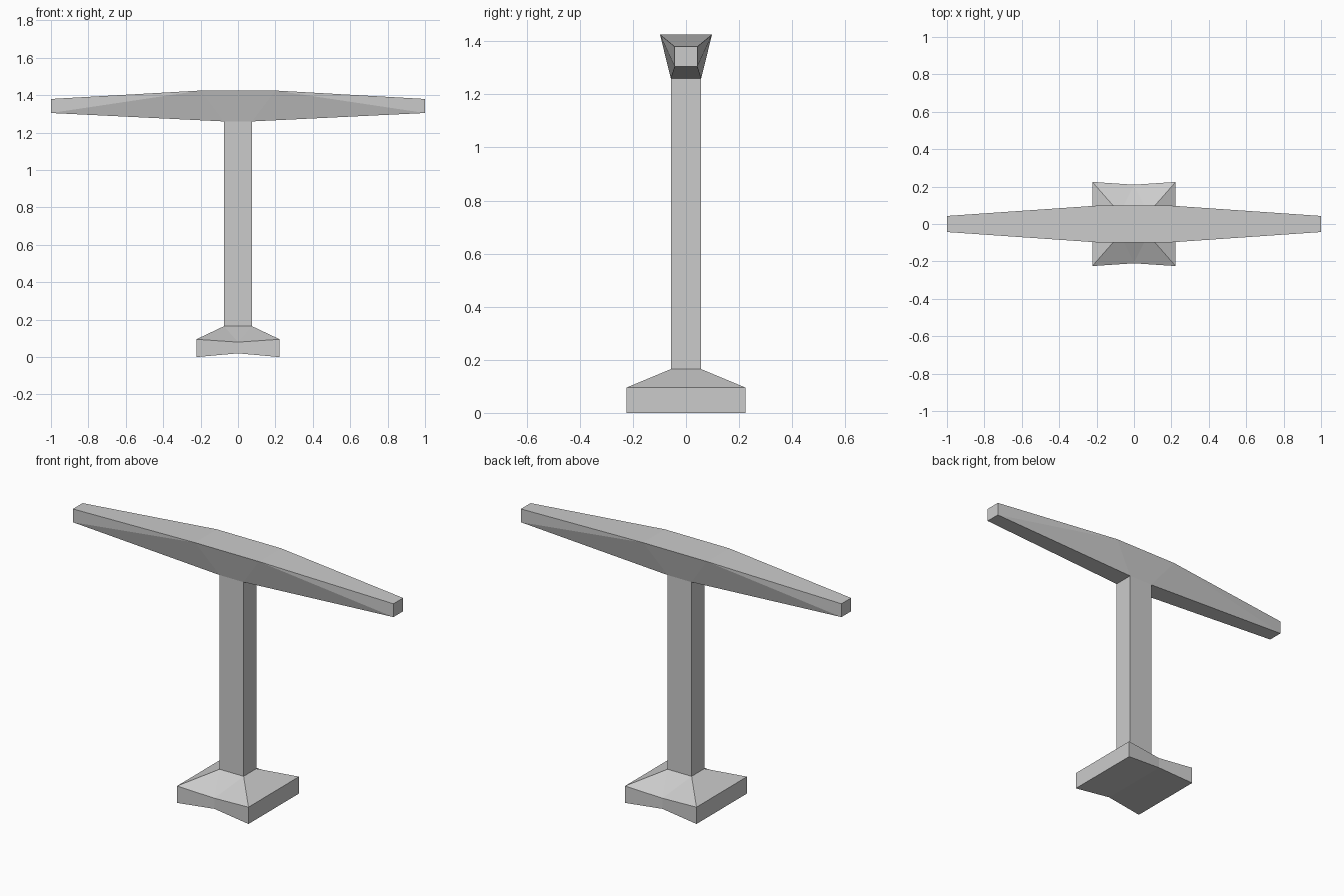
import bpy
import bmesh

default_cube = bpy.data.objects.get("Cube")
if default_cube:
    bpy.data.objects.remove(default_cube, do_unlink=True)

GREY = (0.6, 0.6, 0.6, 1.0)
concrete = bpy.data.materials.new("concrete grey")
concrete.use_nodes = True
concrete.diffuse_color = GREY
concrete.node_tree.nodes["Principled BSDF"].inputs["Base Color"].default_value = GREY

POST_X, POST_Y = 0.075, 0.057
POST_BOTTOM, POST_TOP = 0.165, 1.26


def build(name, points, faces):
    """Make a flat-shaded part from named corner points."""
    bm = bmesh.new()
    verts = {key: bm.verts.new(co) for key, co in points.items()}
    for face in faces:
        bm.faces.new([verts[key] for key in face])
    bmesh.ops.recalc_face_normals(bm, faces=bm.faces)
    mesh = bpy.data.meshes.new(name)
    bm.to_mesh(mesh)
    bm.free()
    mesh.materials.append(concrete)
    obj = bpy.data.objects.new(name, mesh)
    bpy.context.collection.objects.link(obj)
    return obj


SIDES = (-1, 1)

# Footing: square slab with pinched front and back, sloping up to the post
points, faces = {}, []
for y in SIDES:
    points["low", 0, y] = (0, y * 0.21, 0.02)
    points["rim", 0, y] = (0, y * 0.21, 0.08)
    for x in SIDES:
        points["low", x, y] = (x * 0.223, y * 0.225, 0)
        points["rim", x, y] = (x * 0.223, y * 0.225, 0.095)
        points["neck", x, y] = (x * POST_X, y * POST_Y, POST_BOTTOM)
        faces.append([("low", 0, y), ("low", x, y), ("rim", x, y), ("rim", 0, y)])
        faces.append([("rim", 0, y), ("rim", x, y), ("neck", x, y)])
    faces.append([("rim", 0, y), ("neck", 1, y), ("neck", -1, y)])
for x in SIDES:
    faces.append([("low", x, -1), ("low", x, 1), ("rim", x, 1), ("rim", x, -1)])
    faces.append([("rim", x, -1), ("rim", x, 1), ("neck", x, 1), ("neck", x, -1)])
    faces.append([("low", 0, -1), ("low", x, -1), ("low", x, 1), ("low", 0, 1)])
faces.append([("neck", -1, -1), ("neck", 1, -1), ("neck", 1, 1), ("neck", -1, 1)])
build("footing", points, faces)

# Post: plain rectangular column
points, faces = {}, []
for x in SIDES:
    for y in SIDES:
        points["low", x, y] = (x * POST_X, y * POST_Y, POST_BOTTOM)
        points["top", x, y] = (x * POST_X, y * POST_Y, POST_TOP)
for s in SIDES:
    faces.append([("low", s, -1), ("low", s, 1), ("top", s, 1), ("top", s, -1)])
    faces.append([("low", -1, s), ("low", 1, s), ("top", 1, s), ("top", -1, s)])
build("post", points, faces)

# Crossbeam: wide flat crown tapering to a small square at both ends
points, faces = {}, []
for x in SIDES:
    for y in SIDES:
        points["crown", x, y] = (x * 0.2, y * 0.098, 1.425)
        points["root", x, y] = (x * POST_X, y * POST_Y, POST_TOP)
        points["tip_top", x, y] = (x, y * 0.043, 1.38)
        points["tip_low", x, y] = (x, y * 0.043, 1.305)
        faces.append([("crown", x, y), ("root", x, y), ("tip_low", x, y)])
        faces.append([("crown", x, y), ("tip_low", x, y), ("tip_top", x, y)])
    for a, b in (("crown", "tip_top"), ("tip_top", "tip_low"), ("tip_low", "root")):
        faces.append([(a, x, -1), (a, x, 1), (b, x, 1), (b, x, -1)])
for y in SIDES:
    faces.append([("crown", -1, y), ("crown", 1, y), ("root", 1, y), ("root", -1, y)])
for key in ("crown", "root"):
    faces.append([(key, -1, -1), (key, 1, -1), (key, 1, 1), (key, -1, 1)])
build("crossbeam", points, faces)
